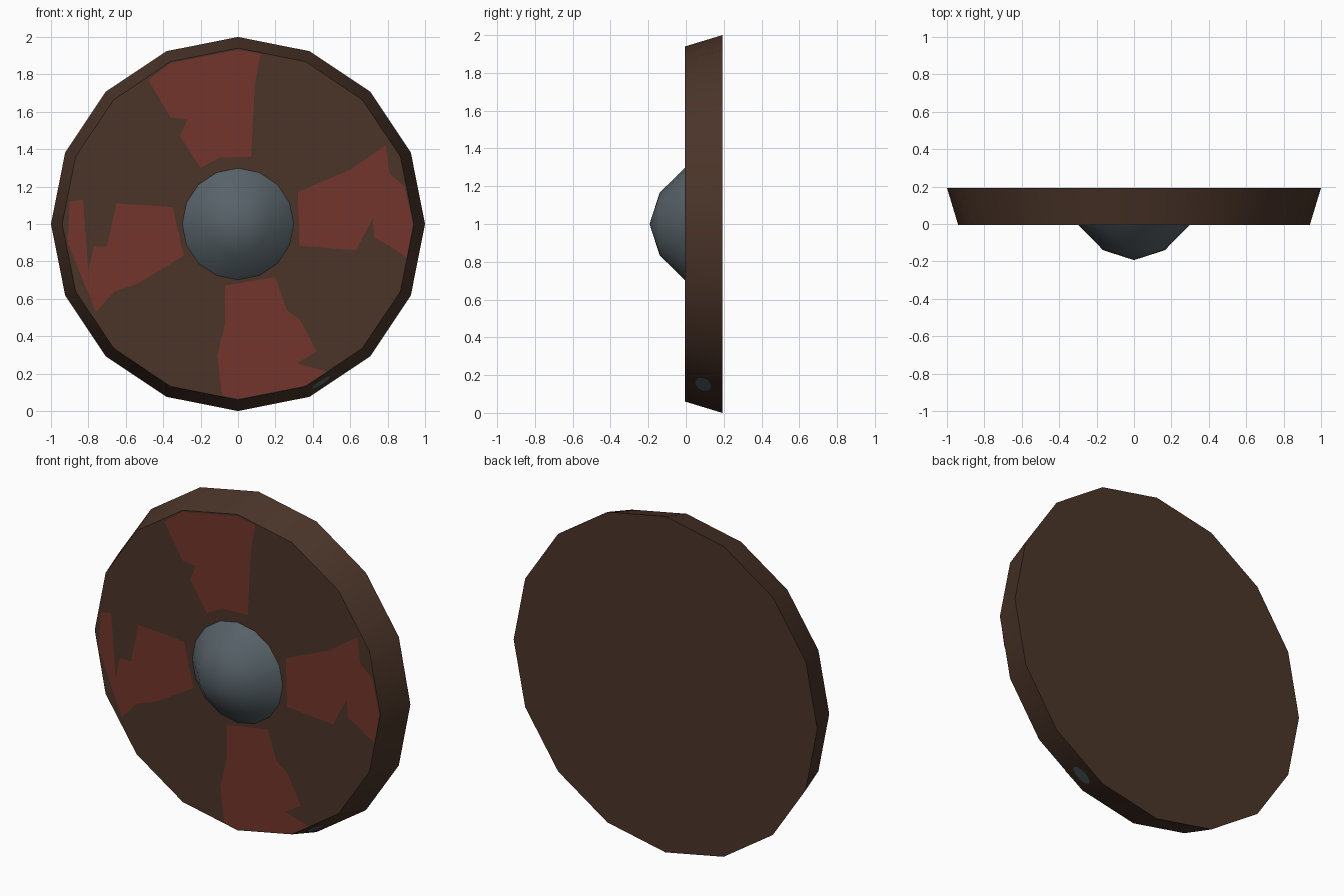
import bpy, bmesh, math
from mathutils import Vector

if "Cube" in bpy.data.objects:
    bpy.data.objects.remove(bpy.data.objects["Cube"])

SIDES = 16
FRONT, BACK, NOSE = -0.005, 0.193, -0.193
R_FRONT, R_BACK = 0.94, 1.0


def material(name, rgb):
    m = bpy.data.materials.new(name)
    m.diffuse_color = (*rgb, 1)
    m.use_nodes = True
    m.node_tree.nodes["Principled BSDF"].inputs["Base Color"].default_value = m.diffuse_color
    return m


WOOD = material("dark wood", (0.070, 0.035, 0.022))
RED = material("faded red paint", (0.175, 0.035, 0.025))
IRON = material("grey iron", (0.095, 0.122, 0.140))


def finish(name, bm, mat, smooth=False):
    me = bpy.data.meshes.new(name)
    bm.to_mesh(me)
    bm.free()
    ob = bpy.data.objects.new(name, me)
    bpy.context.collection.objects.link(ob)
    me.materials.append(mat)
    if smooth:
        bpy.ops.object.select_all(action='DESELECT')
        ob.select_set(True)
        bpy.context.view_layer.objects.active = ob
        bpy.ops.object.shade_smooth_by_angle(angle=math.radians(40))
    return ob


def lathe(name, profile, mat):
    """Spin (radius, y) rings about the shield's centre axis and close the ends."""
    bm = bmesh.new()
    rings = []
    for r, y in profile:
        if r == 0:
            rings.append([bm.verts.new((0, y, 1))] * SIDES)
        else:
            rings.append([bm.verts.new((r * math.sin(math.tau * i / SIDES), y,
                                        1 + r * math.cos(math.tau * i / SIDES)))
                          for i in range(SIDES)])
    for a, b in zip(rings, rings[1:]):
        for i in range(SIDES):
            j = (i + 1) % SIDES
            corners = list(dict.fromkeys((a[i], a[j], b[j], b[i])))
            bm.faces.new(corners)
    for ring in (rings[0], rings[-1]):
        if ring[0] is not ring[1]:
            bm.faces.new(ring)
    bmesh.ops.recalc_face_normals(bm, faces=bm.faces[:])
    return finish(name, bm, mat, True)


def patch(name, points, outward, mat):
    """Flat painted shape, its face turned to the outward direction."""
    bm = bmesh.new()
    f = bm.faces.new([bm.verts.new(p) for p in points])
    f.normal_update()
    if f.normal.dot(outward) < 0:
        f.normal_flip()
    bmesh.ops.triangulate(bm, faces=[f])
    return finish(name, bm, mat)


def paint(name, outline):
    patch(name, [(x, FRONT - 0.003, z) for x, z in outline], Vector((0, -1, 0)), RED)


# Wooden board with bevelled rim, and domed centre boss
lathe("shield_board", [(R_FRONT, FRONT), (R_BACK, BACK)], WOOD)
lathe("centre_boss", [(0.298, FRONT), (0.165, -0.14), (0, NOSE)], IRON)

# Worn paint patches on the front, as (x, z) outlines
paint("top_paint", [(-.48, 1.77), (-.36, 1.86), (0, 1.93), (.12, 1.91), (.09, 1.75),
                    (.07, 1.36), (-.10, 1.355), (-.20, 1.30), (-.31, 1.47),
                    (-.27, 1.56), (-.36, 1.57)])
paint("right_paint", [(.32, 1.17), (.60, 1.29), (.79, 1.42), (.81, 1.27), (.89, 1.20),
                      (.935, 1.0), (.905, .82), (.80, .89), (.73, .925), (.72, 1.03),
                      (.63, .86), (.33, .885)])
paint("bottom_paint", [(-.07, .67), (-.07, .46), (-.11, .30), (-.085, .085), (0, .067),
                       (.355, .135), (.475, .21), (.315, .255), (.42, .32), (.33, .49),
                       (.26, .54), (.20, .715)])
paint("left_paint", [(-.90, 1.12), (-.83, 1.13), (-.80, .75), (-.77, .88), (-.70, .88),
                     (-.65, 1.11), (-.35, 1.09), (-.29, .83), (-.54, .68), (-.66, .64),
                     (-.76, .53), (-.91, .90)])

# Small iron-coloured mark on one lower right facet of the rim
ang = math.radians(-56.25)
out = Vector((math.cos(ang), 0, math.sin(ang)))
along = Vector((-math.sin(ang), 0, math.cos(ang)))
half = math.cos(math.pi / SIDES)
slope = (R_BACK - R_FRONT) * half / (BACK - FRONT)
across = Vector((0, 1, 0)) + out * slope
normal = (out - Vector((0, slope, 0))).normalized()
centre = (Vector((0, FRONT, 1)) + out * R_FRONT * half + across * 0.097
          - along * 0.10 + normal * 0.003)
patch("rim_mark", [centre + along * 0.062 * math.cos(math.tau * i / 10)
                   + across * 0.042 * math.sin(math.tau * i / 10) for i in range(10)],
      normal, IRON)
